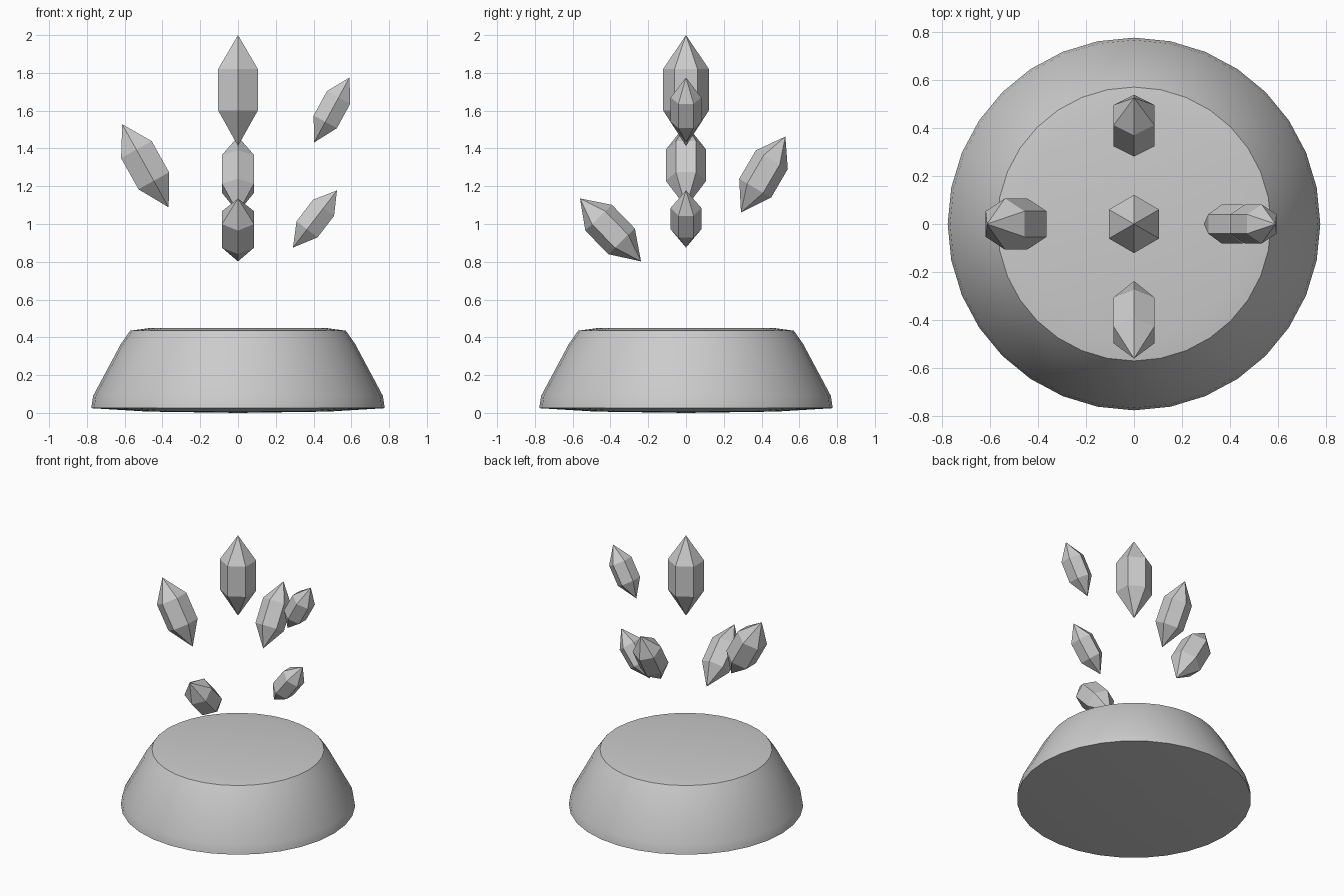
import bpy, bmesh
from math import sin, cos, pi
from mathutils import Vector

if "Cube" in bpy.data.objects:
    bpy.data.objects.remove(bpy.data.objects["Cube"])


def lathe(name, rows, sides, phase=0.0):
    """Revolve (radius, z) rows around z; first and last rows are poles."""
    bm = bmesh.new()
    low = bm.verts.new((0, 0, rows[0][1]))
    high = bm.verts.new((0, 0, rows[-1][1]))
    rings = [[bm.verts.new((r * cos(phase + 2 * pi * i / sides),
                            r * sin(phase + 2 * pi * i / sides), z))
              for i in range(sides)] for r, z in rows[1:-1]]
    for i in range(sides):
        j = (i + 1) % sides
        bm.faces.new((low, rings[0][j], rings[0][i]))
        for a, b in zip(rings, rings[1:]):
            bm.faces.new((a[i], a[j], b[j], b[i]))
        bm.faces.new((high, rings[-1][i], rings[-1][j]))
    bmesh.ops.recalc_face_normals(bm, faces=bm.faces)
    mesh = bpy.data.meshes.new(name)
    bm.to_mesh(mesh)
    bm.free()
    obj = bpy.data.objects.new(name, mesh)
    bpy.context.collection.objects.link(obj)
    return obj


def crystal(name, bottom, top, radius):
    """Six-sided double-pointed crystal between two tips."""
    bottom, top = Vector(bottom), Vector(top)
    axis = top - bottom
    n = axis.length
    obj = lathe(name, [(0, 0), (radius, 0.32 * n), (radius, 0.695 * n), (0, n)],
                6, pi / 2)
    obj.location = bottom
    obj.rotation_mode = 'QUATERNION'
    obj.rotation_quaternion = Vector((0, 0, 1)).rotation_difference(axis)
    return obj


# Rounded pedestal, smooth with crisp rims
base = lathe("pedestal", [(0, 0.0), (0.48, 0.007), (0.777, 0.025), (0.767, 0.09),
                          (0.62, 0.365), (0.571, 0.435), (0.47, 0.449), (0, 0.45)], 32)
bpy.context.view_layer.objects.active = base
base.select_set(True)
bpy.ops.object.shade_smooth_by_angle(angle=pi / 6)

# Floating crystals: bottom tip, top tip, radius
crystal("center_crystal", (0, 0, 1.413), (0, 0, 2.0), 0.121)
crystal("left_crystal", (-0.367, 0, 1.088), (-0.613, 0, 1.528), 0.107)
crystal("right_upper_crystal", (0.402, 0, 1.431), (0.59, 0, 1.775), 0.081)
crystal("right_lower_crystal", (0.291, 0, 0.875), (0.524, 0, 1.178), 0.081)
crystal("back_crystal", (0, 0.291, 1.061), (0, 0.526, 1.463), 0.098)
crystal("front_crystal", (0, -0.238, 0.802), (0, -0.561, 1.135), 0.098)
